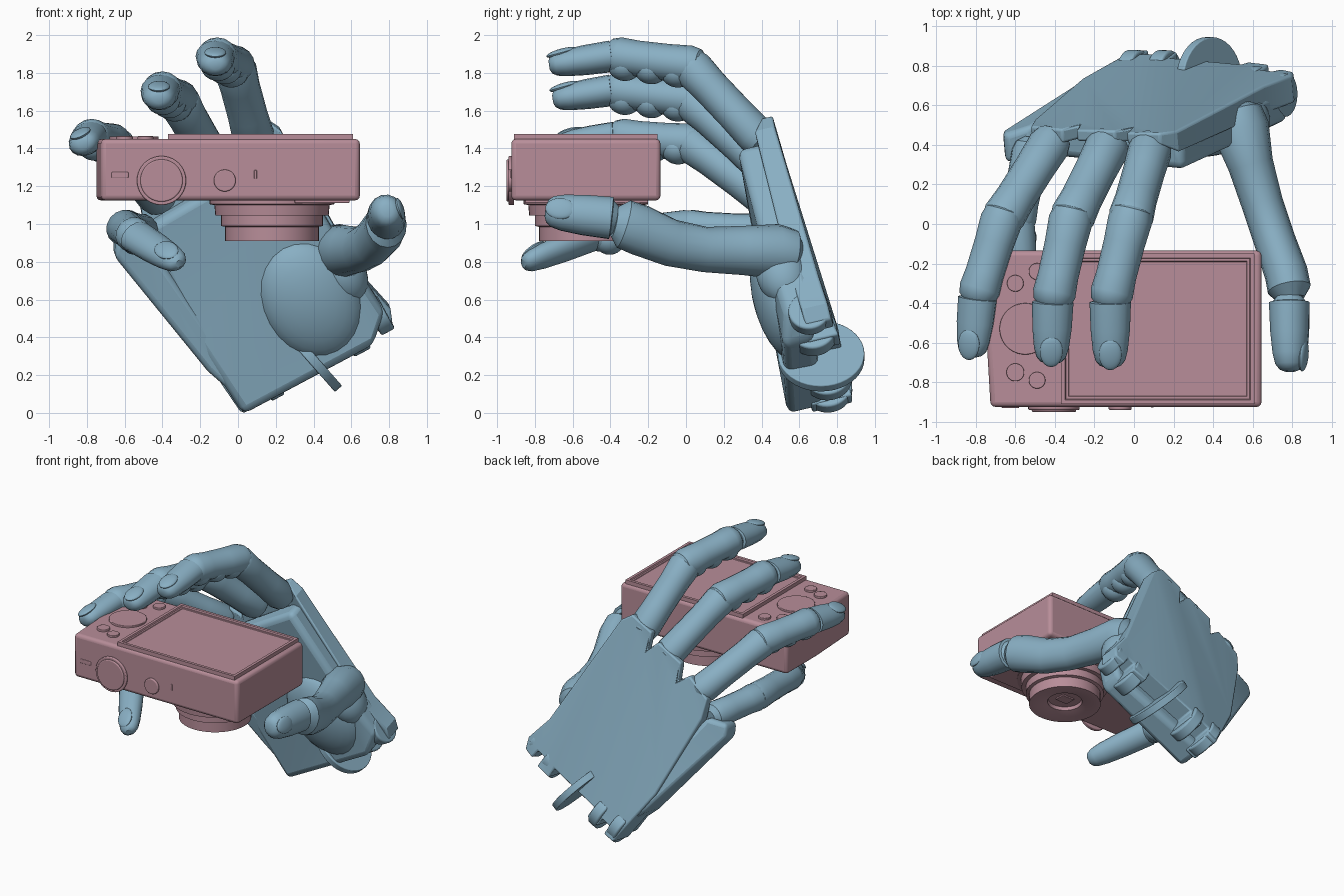
import bpy, bmesh, math
from mathutils import Vector as V

if "Cube" in bpy.data.objects:
    bpy.data.objects.remove(bpy.data.objects["Cube"])


def material(name, col):
    m = bpy.data.materials.new(name)
    m.diffuse_color = (*col, 1)
    m.use_nodes = True
    m.node_tree.nodes["Principled BSDF"].inputs["Base Color"].default_value = m.diffuse_color
    return m


HAND = material("hand_blue", (0.25, 0.43, 0.55))
CAM = material("camera_pink", (0.48, 0.27, 0.32))


def finish(name, bm, mat, bevel=0, angle=35):
    bmesh.ops.recalc_face_normals(bm, faces=bm.faces)
    me = bpy.data.meshes.new(name)
    bm.to_mesh(me)
    bm.free()
    ob = bpy.data.objects.new(name, me)
    bpy.context.collection.objects.link(ob)
    me.materials.append(mat)
    bpy.ops.object.select_all(action='DESELECT')
    bpy.context.view_layer.objects.active = ob
    ob.select_set(True)
    bpy.ops.object.shade_smooth_by_angle(angle=math.radians(angle))
    if bevel:
        b = ob.modifiers.new("bevel", 'BEVEL')
        b.width, b.segments, b.limit_method = bevel, 3, 'ANGLE'
        b.angle_limit = math.radians(40)
    return ob


def bridge(bm, rings):
    """Skin a list of equal rings of points and cap both ends."""
    rs = [[bm.verts.new(p) for p in r] for r in rings]
    n = len(rs[0])
    for a, b in zip(rs, rs[1:]):
        for i in range(n):
            bm.faces.new((a[i], a[(i + 1) % n], b[(i + 1) % n], b[i]))
    bm.faces.new(rs[0])
    return bm.faces.new(rs[-1])


def loft(name, stations, up, n=16):
    """Tube through stations (point, half width, half height)."""
    pts = [V(s[0]) for s in stations]
    rings = []
    for i, (_, w, h) in enumerate(stations):
        t = (pts[min(i + 1, len(pts) - 1)] - pts[max(i - 1, 0)]).normalized()
        side = t.cross(V(up)).normalized()
        top = side.cross(t)
        rings.append([pts[i] + side * w * math.cos(k * math.tau / n) + top * h * math.sin(k * math.tau / n)
                      for k in range(n)])
    bm = bmesh.new()
    bridge(bm, rings)
    return finish(name, bm, HAND)


def ellipsoid(name, c, x, y, z):
    """Ball with three given radius vectors."""
    bm = bmesh.new()
    bmesh.ops.create_uvsphere(bm, u_segments=24, v_segments=14, radius=1)
    for v in bm.verts:
        v.co = V(c) + V(x) * v.co.x + V(y) * v.co.y + V(z) * v.co.z
    return finish(name, bm, HAND)


def cylinder(name, c, axis, r, depth, mat, bevel=0.006):
    bm = bmesh.new()
    bmesh.ops.create_cone(bm, cap_ends=True, segments=40, radius1=r, radius2=r, depth=depth)
    q = V(axis).to_track_quat('Z', 'Y')
    for v in bm.verts:
        v.co = q @ v.co + V(c)
    return finish(name, bm, mat, bevel)


def box(name, lo, hi, mat, bevel=0.01):
    bm = bmesh.new()
    bridge(bm, [[(lo[0], lo[1], z), (hi[0], lo[1], z), (hi[0], hi[1], z), (lo[0], hi[1], z)]
                for z in (lo[2], hi[2])])
    return finish(name, bm, mat, bevel)


# ---------- camera ----------
bm = bmesh.new()
outline = [(-0.725, -0.925), (0.645, -0.925), (0.645, -0.135), (-0.75, -0.135), (-0.75, -0.5)]
bridge(bm, [[(x, y, z) for x, y in outline] for z in (1.125, 1.45)])
finish("camera_body", bm, CAM, 0.025)

# screen plate with a recessed display
bm = bmesh.new()
f = bridge(bm, [[(-0.37, -0.91, z), (0.61, -0.91, z), (0.61, -0.15, z), (-0.37, -0.15, z)] for z in (1.44, 1.477)])
bmesh.ops.recalc_face_normals(bm, faces=bm.faces)
bmesh.ops.inset_region(bm, faces=[f], thickness=0.03)
bmesh.ops.inset_region(bm, faces=[f], thickness=0.006, depth=-0.01)
bmesh.ops.inset_region(bm, faces=[f], thickness=0.018)
bmesh.ops.inset_region(bm, faces=[f], thickness=0.004, depth=-0.004)
finish("screen", bm, CAM)

for i, (x, y, rad, z) in enumerate([(-0.55, -0.53, 0.13, 1.464), (-0.6, -0.3, 0.042, 1.465), (-0.6, -0.75, 0.045, 1.465),
                                    (-0.49, -0.79, 0.042, 1.465), (-0.49, -0.24, 0.042, 1.465)]):
    cylinder(f"top_button_{i}", (x, y, z - 0.015), (0, 0, 1), rad, 0.03, CAM, 0.004)
cylinder("front_dial", (-0.405, -0.925, 1.23), (0, 1, 0), 0.13, 0.03, CAM)
cylinder("front_dial_cap", (-0.405, -0.935, 1.23), (0, 1, 0), 0.112, 0.03, CAM)
cylinder("shutter_button", (-0.07, -0.925, 1.23), (0, 1, 0), 0.058, 0.03, CAM)
box("side_slot", (-0.67, -0.93, 1.245), (-0.58, -0.9, 1.275), CAM, 0.005)
box("small_switch", (0.085, -0.928, 1.24), (0.1, -0.9, 1.285), CAM, 0.003)
box("front_grip", (0.3, -0.85, 1.11), (0.59, -0.2, 1.13), CAM, 0.006)

# stepped lens, revolved
profile = [(0.33, 1.13), (0.33, 1.105), (0.305, 1.1), (0.3, 1.045), (0.27, 1.045), (0.27, 0.99),
           (0.248, 0.985), (0.248, 0.91), (0.2, 0.91), (0.12, 0.93), (0.115, 0.955), (0.02, 0.955)]
bm = bmesh.new()
bridge(bm, [[(0.18 + q * math.cos(k * math.tau / 48), -0.53 + q * math.sin(k * math.tau / 48), z)
             for k in range(48)] for q, z in profile])
finish("lens", bm, CAM)
box("lens_window", (0.13, -0.57, 0.945), (0.23, -0.49, 0.96), CAM, 0.004)

# ---------- palm: coordinates across (u), along (a) and depth (d) ----------
O, U, A = V((0.35, 0.79, 0.23)), V((0.88, -0.03, 0.47)), V((-0.47, -0.255, 0.88))
N = A.cross(U).normalized()


def P(u, a, d=0):
    return O + U * u + A * a - N * d


def slab(name, pts, bevel):
    bm = bmesh.new()
    bridge(bm, [[P(u, a, d) for u, a, d, _ in pts], [P(u, a, e) for u, a, _, e in pts]])
    bmesh.ops.triangulate(bm, faces=[f for f in bm.faces if len(f.verts) > 4])
    return finish(name, bm, HAND, bevel, 25)


# back plate with wrist notches and a lip over each knuckle
W, K = 0.14, 0.07
plate = [(-0.4, -0.01, -0.08, W), (-0.31, -0.01, -0.08, W), (-0.31, 0.06, -0.08, W), (-0.24, 0.06, -0.08, W),
         (-0.24, 0, -0.08, W), (-0.14, 0, -0.08, W), (-0.14, 0.08, -0.07, W), (0.26, 0.08, -0.05, W), (0.26, 0, -0.04, W),
         (0.38, 0, -0.03, W), (0.38, 0.08, -0.02, W), (0.44, 0.08, -0.02, W), (0.45, 0.01, -0.01, W),
         (0.53, 0.02, 0, W), (0.56, 0.1, 0, W), (0.51, 0.3, 0, W), (0.49, 1.2, 0, K + 0.04),
         (0.44, 1.29, -0.01, K - 0.02), (0.25, 1.29, -0.01, K - 0.02), (0.21, 1.17, 0, K),
         (0.17, 1.27, -0.01, K - 0.02), (-0.05, 1.27, -0.01, K - 0.02), (-0.1, 1.15, 0, K),
         (-0.15, 1.24, 0, K), (-0.35, 1.2, 0, K), (-0.4, 1.06, 0, K + 0.02), (-0.45, 0.45, -0.05, W)]
slab("palm_back_plate", plate, 0.012)
slab("palm_block", [(-0.39, 0, 0.06, 0.27), (0.39, 0, 0.1, 0.27), (0.53, 0.12, 0.06, 0.22), (0.49, 0.6, 0.04, 0.23),
                    (0.47, 1.14, 0.04, 0.22), (-0.38, 1.1, 0.05, 0.18), (-0.43, 0.4, 0.05, 0.22)], 0.04)
slab("little_finger_side", [(-0.37, 0.08, -0.07, 0.25), (-0.45, 0.28, -0.05, 0.22), (-0.6, 1.05, 0.07, 0.22),
                            (-0.55, 1.13, 0.07, 0.22), (-0.41, 1.08, 0.03, 0.2), (-0.34, 0.5, -0.03, 0.22)], 0.03)

# thumb muscle with socket rim
ellipsoid("thumb_muscle", P(0.21, 0.36, 0.2), U * 0.27, A * 0.33, N * 0.14)
ellipsoid("thumb_socket", P(0.42, 0.4, 0.17), U * 0.13, A * 0.18, N * 0.14)

# wrist hinge discs
cylinder("wrist_disc", (0.38, 0.715, 0.3), (0.75, 0, 0.66), 0.23, 0.05, HAND)
for i, (u, a, rad, d, w) in enumerate([(-0.355, 0.085, 0.13, 0.03, 0.08), (-0.19, 0.07, 0.13, 0.03, 0.08),
                                       (0.32, 0.08, 0.125, 0.09, 0.1), (0.49, 0.1, 0.11, 0.1, 0.08)]):
    cylinder(f"wrist_hinge_{i}", P(u, a, d), U, rad, w, HAND, 0.012)


# ---------- fingers ----------
def phalanx(name, p, q, r0, r1, up, tip=False, flat=0.94):
    p, q = V(p), V(q)
    t, L = (q - p).normalized(), (q - p).length
    if tip:
        st = [(-0.015, 0.6), (0.012, 0.8), (0.016, 0.97), (0.45 * L, 0.97), (0.75 * L, 0.9), (0.9 * L, 0.78),
              (0.97 * L, 0.58), (L, 0.3)]
    else:
        st = [(-0.75 * r0, 0.5), (-0.45 * r0, 0.88), (0, 1), (0.3 * L, 0.95), (0.7 * L, 0.95), (L - 0.03, 1.02),
              (L + 0.15 * r1, 0.9), (L + 0.4 * r1, 0.6)]
    out = []
    for s, k in st:
        rad = (r0 + (r1 - r0) * min(max(s / L, 0), 1)) * k
        out.append((p + t * s, rad, rad * flat))
    loft(name, out, up)
    side = t.cross(V(up)).normalized()
    top = side.cross(t)
    if tip:
        # nail
        ellipsoid(name + "_nail", p + t * L * 0.79 + top * r0 * 0.67 * flat, side * 0.058, (t - top * 0.12) * 0.08,
                  top * 0.02)
    return t, top, side


def finger(name, joints, r, up=(0, 0, 1)):
    phalanx(name + "_base", joints[0], joints[1], r, r, up)
    t, top, side = phalanx(name + "_middle", joints[1], joints[2], r, r * 0.95, up)
    phalanx(name + "_tip", joints[2], joints[3], r * 0.97, r * 0.85, up, True, 0.8)
    # soft pads under the middle segment
    for k in (0.15, 0.5, 0.85):
        c = V(joints[1]).lerp(V(joints[2]), k) - top * r * 0.4
        ellipsoid(f"{name}_pad_{int(k * 100)}", c, side * r * 0.82, t * r * 0.8, top * r * 0.72)


finger("index_finger", [(0.08, 0.37, 1.47), (-0.02, 0.02, 1.84), (-0.12, -0.38, 1.89), (-0.12, -0.725, 1.84)], 0.112)
finger("middle_finger", [(-0.14, 0.38, 1.34), (-0.32, 0.02, 1.66), (-0.41, -0.38, 1.71), (-0.42, -0.705, 1.66)], 0.112)
finger("ring_finger", [(-0.43, 0.4, 1.15), (-0.67, 0.02, 1.43), (-0.79, -0.36, 1.46), (-0.82, -0.67, 1.42)],
       0.108, (-0.4, 0, 1))
finger("little_finger", [(-0.52, 0.36, 0.96), (-0.6, 0.0, 0.98), (-0.55, -0.48, 0.94), (-0.31, -0.86, 0.79)],
       0.1, (-0.6, -0.3, 1))

# thumb
loft("thumb_base", [((0.5, 0.6, 0.83), 0.06, 0.06), ((0.52, 0.56, 0.84), 0.13, 0.13), ((0.54, 0.48, 0.855), 0.145, 0.145),
                    ((0.59, 0.3, 0.86), 0.115, 0.13), ((0.65, 0.1, 0.865), 0.105, 0.12),
                    ((0.71, -0.08, 0.9), 0.105, 0.125), ((0.77, -0.25, 0.97), 0.11, 0.135),
                    ((0.785, -0.33, 1.0), 0.11, 0.13), ((0.795, -0.38, 1.01), 0.07, 0.08)], (0, 0, 1))
phalanx("thumb_tip", (0.785, -0.38, 1.03), (0.79, -0.745, 1.07), 0.118, 0.105, (1, 0, 0.3), True, 0.9)
